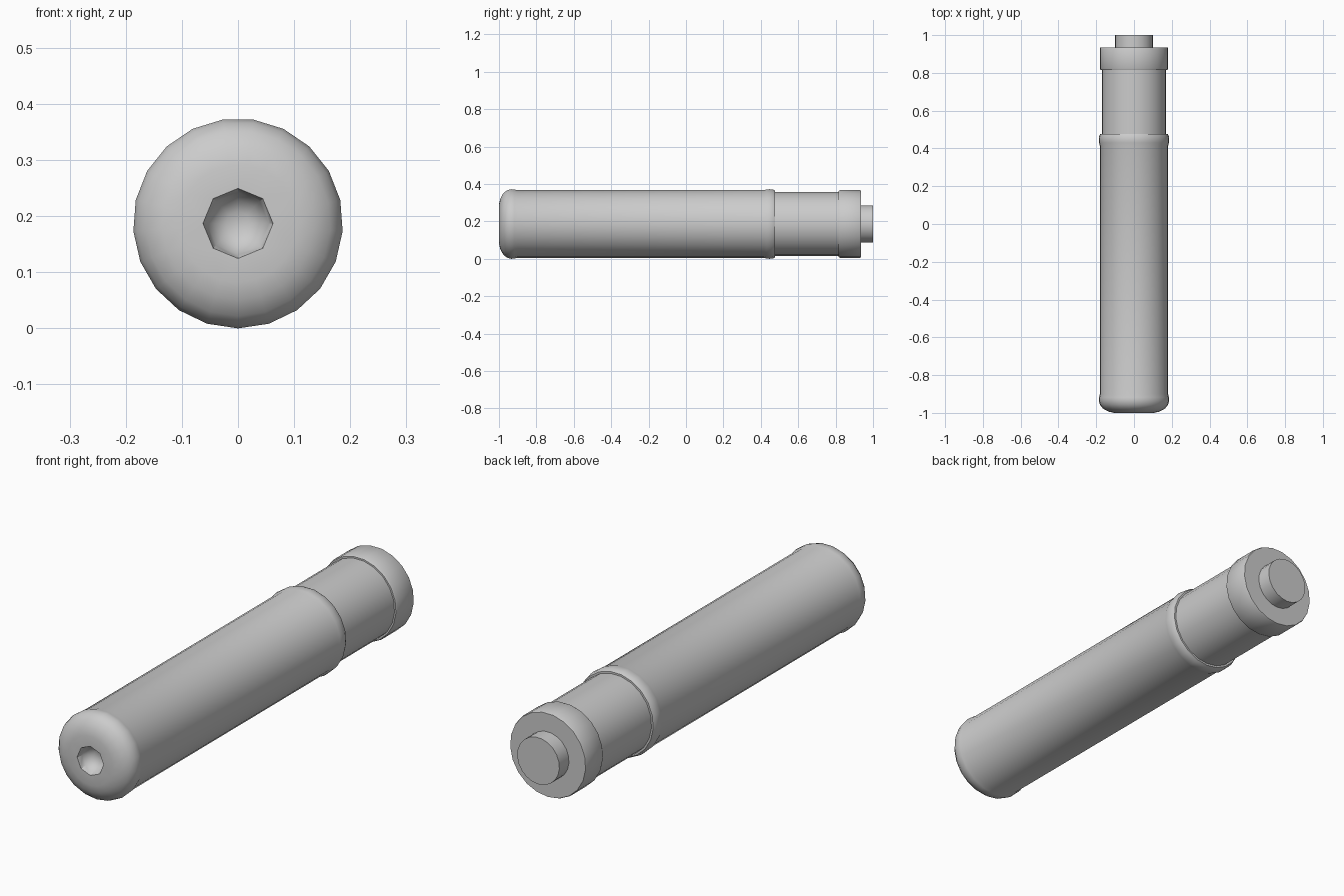
import bpy, bmesh, math

if "Cube" in bpy.data.objects:
    bpy.data.objects.remove(bpy.data.objects["Cube"])

CZ = 0.187   # height of the long axis
SIDES = 21


def ring(bm, y, r, n):
    """Ring of vertices round the y axis, first one pointing down."""
    return [bm.verts.new((r * math.sin(2 * math.pi * k / n), y,
                          CZ - r * math.cos(2 * math.pi * k / n))) for k in range(n)]


def lathe(bm, profile, n=SIDES):
    """Sweep (y, radius) points round the y axis; returns the rings."""
    rings = [ring(bm, y, r, n) for y, r in profile]
    for a, b in zip(rings, rings[1:]):
        for k in range(n):
            j = (k + 1) % n
            bm.faces.new((a[k], b[k], b[j], a[j]))
    return rings


def loop_edges(bm, verts):
    return [bm.edges.get((verts[k], verts[k - 1])) for k in range(len(verts))]


def finish(bm, name):
    mesh = bpy.data.meshes.new(name)
    bm.to_mesh(mesh)
    bm.free()
    obj = bpy.data.objects.new(name, mesh)
    bpy.context.collection.objects.link(obj)
    bpy.ops.object.select_all(action='DESELECT')
    obj.select_set(True)
    bpy.context.view_layer.objects.active = obj
    bpy.ops.object.shade_smooth_by_angle(angle=math.radians(40))
    return obj


# main body: rounded front end, long barrel, raised rim, step down to the neck
bm = bmesh.new()
body = lathe(bm, [(-1.0, 0.105), (-0.993, 0.136), (-0.977, 0.165), (-0.957, 0.181),
                  (-0.935, 0.187), (-0.918, 0.186), (-0.90, 0.1815),
                  (0.415, 0.1815), (0.43, 0.186), (0.447, 0.187),
                  (0.465, 0.185), (0.477, 0.179), (0.477, 0.171)])
# octagonal dished socket in the front face
bowl = lathe(bm, [(-0.945, 0.022), (-0.957, 0.042), (-0.975, 0.055), (-1.0, 0.0625)], 8)
bm.faces.new(bowl[0])
bmesh.ops.triangle_fill(bm, use_beauty=True, normal=(0, -1, 0),
                        edges=loop_edges(bm, body[0]) + loop_edges(bm, bowl[-1]))
bmesh.ops.recalc_face_normals(bm, faces=bm.faces)
# the open shell must face outwards
bm.faces.ensure_lookup_table()
side = max(bm.faces, key=lambda f: f.calc_area())
side.normal_update()
c = side.calc_center_median()
if side.normal.x * c.x + side.normal.z * (c.z - CZ) < 0:
    bmesh.ops.reverse_faces(bm, faces=bm.faces)
finish(bm, "body")

# narrower neck
bm = bmesh.new()
lathe(bm, [(0.477, 0.171), (0.816, 0.171)])
finish(bm, "neck")

# collar with a small chamfer on both rims
bm = bmesh.new()
lathe(bm, [(0.816, 0.171), (0.816, 0.178), (0.823, 0.1815), (0.93, 0.1815),
           (0.935, 0.179), (0.935, 0.10)])
finish(bm, "collar")

# end button
bm = bmesh.new()
tip = lathe(bm, [(0.935, 0.10), (1.0, 0.10)])
bm.faces.new(tip[-1][::-1])
finish(bm, "end_button")
